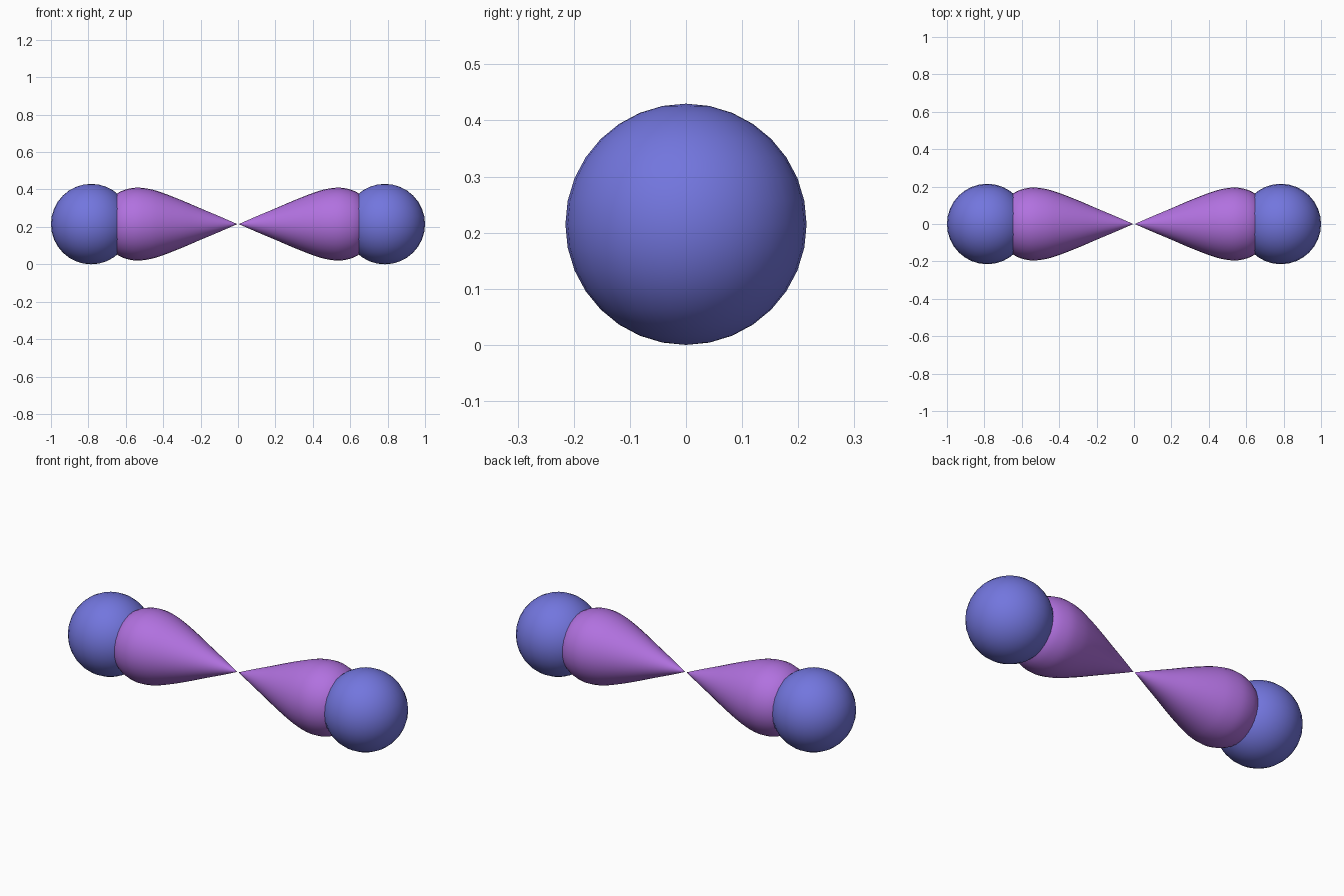
import bpy
import bmesh
import math
from mathutils import Vector

cube = bpy.data.objects.get("Cube")
if cube:
    bpy.data.objects.remove(cube, do_unlink=True)

RADIUS = 0.215      # end sphere radius, also the axis height
SEGMENTS = 32


def make_material(name, rgb):
    mat = bpy.data.materials.new(name)
    mat.use_nodes = True
    mat.diffuse_color = (*rgb, 1)
    mat.node_tree.nodes["Principled BSDF"].inputs["Base Color"].default_value = (*rgb, 1)
    return mat


def add_object(name, bm, mat, location):
    bmesh.ops.recalc_face_normals(bm, faces=bm.faces)
    for face in bm.faces:
        face.smooth = True
    mesh = bpy.data.meshes.new(name)
    bm.to_mesh(mesh)
    bm.free()
    mesh.materials.append(mat)
    obj = bpy.data.objects.new(name, mesh)
    obj.location = location
    bpy.context.collection.objects.link(obj)


def smooth_profile(points, steps=4):
    """Catmull-Rom curve through the points."""
    pts = [Vector(p) for p in points]
    result = []
    for i in range(len(pts) - 1):
        b, c = pts[i], pts[i + 1]
        a = pts[i - 1] if i else 2 * b - c
        d = pts[i + 2] if i + 2 < len(pts) else Vector((c.x, -b.y))
        for k in range(steps):
            t = k / steps
            result.append(0.5 * (2 * b + (c - a) * t + (2 * a - 5 * b + 4 * c - d) * t * t
                                 + (3 * b - a - 3 * c + d) * t ** 3))
    return result + [pts[-1]]


blue = make_material("periwinkle blue", (0.17, 0.18, 0.73))
purple = make_material("orchid purple", (0.44, 0.165, 0.74))

# Teardrop outline: distance from the centre, radius
lobe_profile = smooth_profile([
    (0.004, 0), (0.1, 0.042), (0.2, 0.084), (0.3, 0.127), (0.4, 0.166),
    (0.47, 0.187), (0.54, 0.195), (0.6, 0.185), (0.645, 0.164),
    (0.69, 0.125), (0.72, 0.075), (0.732, 0)])

for side, sign in (("left", 1), ("right", -1)):
    # End sphere
    bm = bmesh.new()
    bmesh.ops.create_uvsphere(bm, u_segments=SEGMENTS, v_segments=SEGMENTS // 2, radius=RADIUS)
    add_object(f"{side}_end_sphere", bm, blue, (sign * (1 - RADIUS), 0, RADIUS))

    # Teardrop lobe, lathed around the long axis
    bm = bmesh.new()
    verts = [bm.verts.new((sign * p.x, 0, p.y)) for p in lobe_profile]
    edges = [bm.edges.new(pair) for pair in zip(verts, verts[1:])]
    bmesh.ops.spin(bm, geom=verts + edges, cent=(0, 0, 0), axis=(1, 0, 0),
                   angle=math.tau, steps=SEGMENTS)
    bmesh.ops.remove_doubles(bm, verts=bm.verts, dist=0.0001)
    add_object(f"{side}_lobe", bm, purple, (0, 0, RADIUS))
